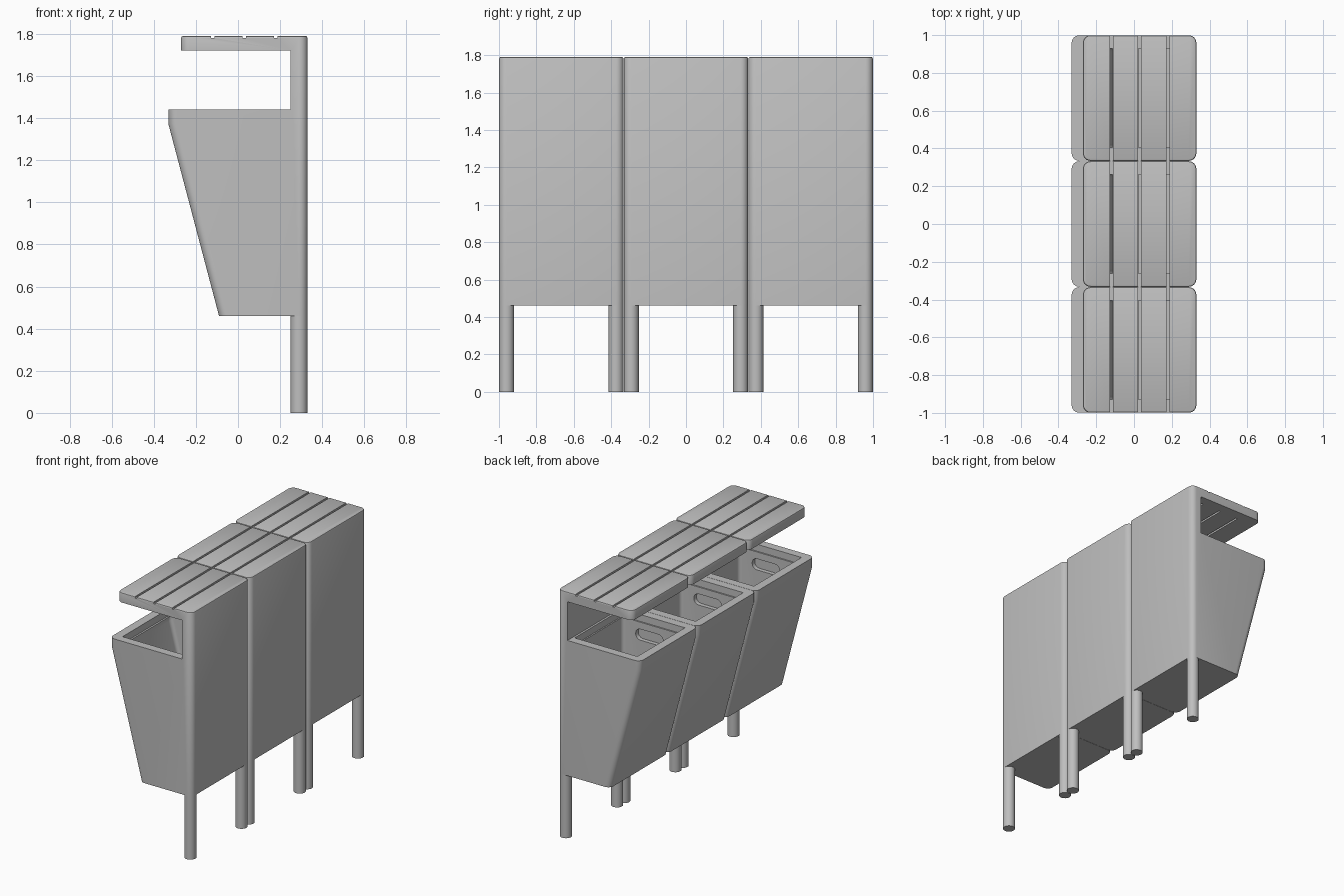
import bpy
import bmesh
import math

if "Cube" in bpy.data.objects:
    bpy.data.objects.remove(bpy.data.objects["Cube"])

grey = bpy.data.materials.new("light_grey_metal")
grey.use_nodes = True
COLOUR = (0.52, 0.52, 0.52, 1)
grey.diffuse_color = COLOUR
grey.node_tree.nodes["Principled BSDF"].inputs["Base Color"].default_value = COLOUR

WIDTH = 2 / 3          # one bin module along y
HALF = WIDTH / 2 - 0.001
RADIUS = 0.04          # posts and rounded corners
INNER = 0.262          # half width of the bin interior


def bevel(bm, rule, size, segments):
    edges = [e for e in bm.edges if rule(*[v.co for v in e.verts])]
    bmesh.ops.bevel(bm, geom=edges, offset=size, segments=segments,
                    profile=0.5, affect='EDGES', clamp_overlap=True)


def prism(profile, half):
    """Side profile in x, z extruded along y."""
    bm = bmesh.new()
    face = bm.faces.new([bm.verts.new((x, -half, z)) for x, z in profile])
    new = bmesh.ops.extrude_face_region(bm, geom=[face])["geom"]
    for v in new:
        if isinstance(v, bmesh.types.BMVert):
            v.co.y = half
    bmesh.ops.recalc_face_normals(bm, faces=bm.faces)
    return bm


def rect(x0, x1, z0, z1):
    return [(x0, z0), (x1, z0), (x1, z1), (x0, z1)]


def finish(bm, name):
    bmesh.ops.recalc_face_normals(bm, faces=bm.faces)
    mesh = bpy.data.meshes.new(name)
    bm.to_mesh(mesh)
    bm.free()
    mesh.materials.append(grey)
    obj = bpy.data.objects.new(name, mesh)
    bpy.context.collection.objects.link(obj)
    return obj


def carve(obj, cutters):
    for cutter in cutters:
        cutter.hide_render = True
        mod = obj.modifiers.new("cut", 'BOOLEAN')
        mod.operation = 'DIFFERENCE'
        mod.solver = 'EXACT'
        mod.object = cutter
    deps = bpy.context.evaluated_depsgraph_get()
    result = bpy.data.meshes.new_from_object(obj.evaluated_get(deps))
    obj.modifiers.clear()
    obj.data = result
    for cutter in cutters:
        bpy.data.objects.remove(cutter)


def smooth(obj):
    bpy.ops.object.select_all(action='DESELECT')
    obj.select_set(True)
    bpy.context.view_layer.objects.active = obj
    bpy.ops.object.shade_smooth_by_angle(angle=math.radians(30))


# Housing: tapered bin, back panel and roof in one folded shell
shell = prism([(0.33, 0.46), (0.33, 1.79), (-0.27, 1.79), (-0.27, 1.72),
               (0.25, 1.72), (0.25, 1.44), (-0.33, 1.44), (-0.33, 1.37),
               (-0.09, 0.46)], HALF)
bevel(shell, lambda a, b: abs(a.y - b.y) < 0.001 and
      (max(a.x, b.x) < -0.05 or min(a.x, b.x) > 0.3), RADIUS, 6)
bevel(shell, lambda a, b: min(a.z, b.z) > 1.789, 0.009, 2)
housing = finish(shell, "bin_housing_middle")

# Mouth opening and the slightly narrower lining below it
cutters = [finish(prism(rect(-0.268, 0.235, 1.39, 1.5), INNER + 0.01), "mouth_cutter")]
lining = prism([(-0.255, 1.42), (-0.255, 1.36), (-0.03, 0.52),
                (0.225, 0.52), (0.225, 1.42)], INNER)
bevel(lining, lambda a, b: abs(a.y - b.y) < 0.001 and
      (max(a.x, b.x) < -0.02 or min(a.x, b.x) > 0.2), 0.025, 4)
cutters.append(finish(lining, "lining_cutter"))

# Rounded hand grips sunk into both end walls of the lining
grip = prism(rect(-0.1, 0.12, 1.26, 1.34), INNER + 0.03)
bevel(grip, lambda a, b: abs(a.y - b.y) > 0.1, 0.038, 6)
cutters.append(finish(grip, "grip_cutter"))

# Roof: shallow grooves to the edges, open slots between them
for x in (-0.12, 0.03, 0.18):
    cutters.append(finish(prism(rect(x - 0.008, x + 0.008, 1.78, 1.85), 0.5), "groove_cutter"))
    cutters.append(finish(prism(rect(x - 0.007, x + 0.007, 1.65, 1.82), INNER), "slot_cutter"))
carve(housing, cutters)
smooth(housing)

# Repeat the housing and stand each one on two legs
for name, y in (("front", -WIDTH), ("middle", 0), ("back", WIDTH)):
    if y:
        copy = bpy.data.objects.new("bin_housing_" + name, housing.data)
        bpy.context.collection.objects.link(copy)
        copy.location.y = y
    for side in (-1, 1):
        bpy.ops.mesh.primitive_cylinder_add(
            vertices=24, radius=RADIUS, depth=0.47,
            location=(0.33 - RADIUS, y + side * (HALF - RADIUS), 0.235))
        leg = bpy.context.object
        leg.name = "leg_%s_%s" % (name, "back" if side > 0 else "front")
        leg.data.materials.append(grey)
        smooth(leg)
